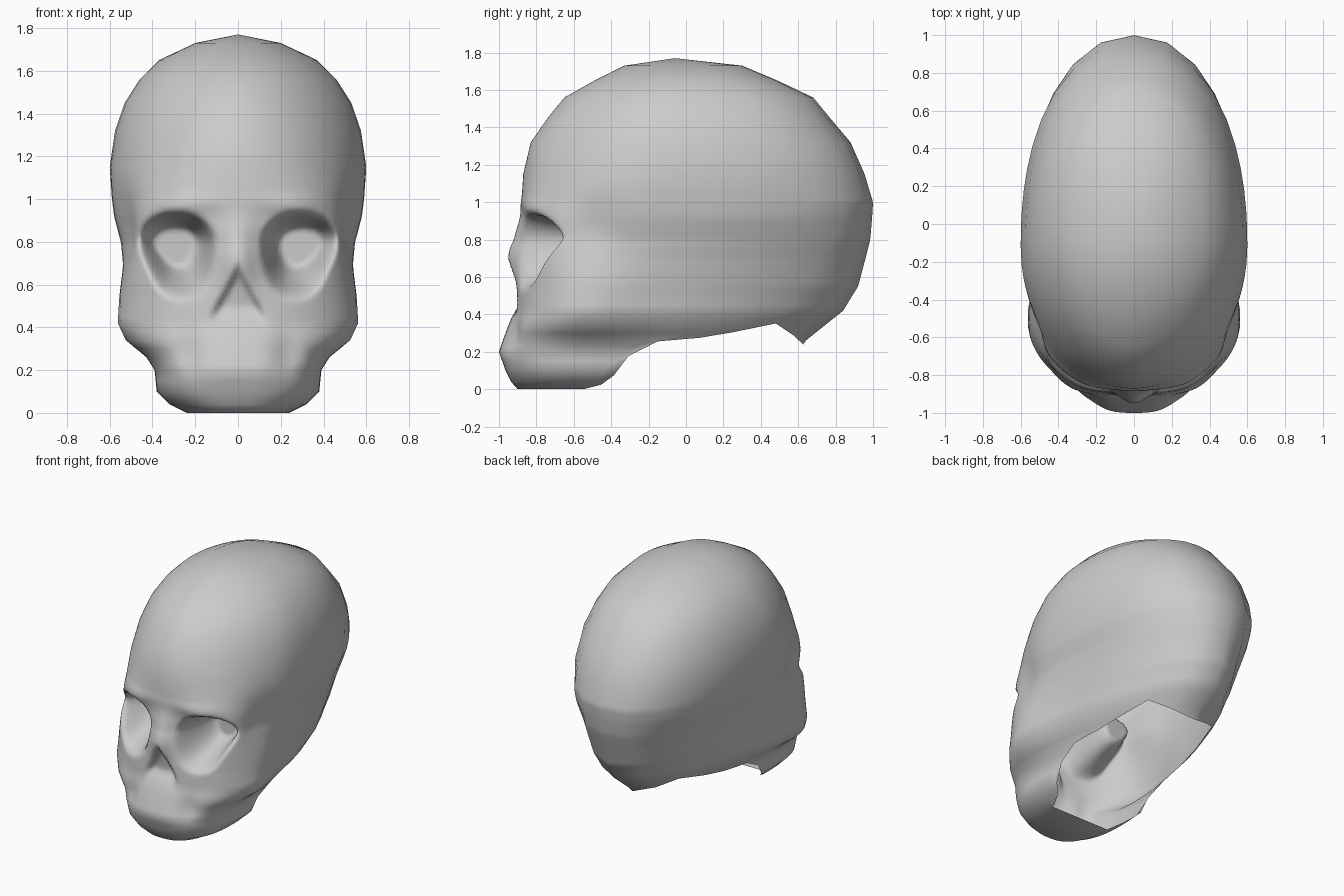
import bpy, bmesh, math

if "Cube" in bpy.data.objects:
    bpy.data.objects.remove(bpy.data.objects["Cube"])

# horizontal sections: z, front y, back y, half width, y of widest point, front squareness
SECTIONS = [
    (0.00, -0.90, 0.50, 0.24, -0.50, 2.6),
    (0.04, -0.935, 0.50, 0.32, -0.50, 2.6),
    (0.10, -0.965, 0.55, 0.38, -0.50, 2.6),
    (0.20, -1.00, 0.60, 0.39, -0.50, 2.6),
    (0.26, -0.98, 0.64, 0.43, -0.44, 2.6),
    (0.34, -0.95, 0.74, 0.53, -0.45, 2.35),
    (0.42, -0.915, 0.84, 0.57, -0.45, 2.25),
    (0.55, -0.90, 0.92, 0.565, -0.38, 2.45),
    (0.70, -0.87, 0.96, 0.55, -0.28, 3.0),
    (0.80, -0.845, 0.985, 0.55, -0.20, 3.3),
    (0.92, -0.86, 0.995, 0.58, -0.15, 2.8),
    (1.00, -0.875, 1.00, 0.59, -0.15, 2.35),
    (1.15, -0.87, 0.955, 0.60, -0.12, 2.0),
    (1.32, -0.83, 0.88, 0.575, -0.10, 1.85),
    (1.45, -0.74, 0.77, 0.53, -0.08, 1.85),
    (1.56, -0.65, 0.68, 0.46, -0.05, 1.85),
    (1.65, -0.49, 0.49, 0.37, -0.04, 1.9),
    (1.73, -0.33, 0.30, 0.20, -0.04, 2.0),
]
# height of the open lower rim along y
RIM = [(-1, 0), (-.55, 0), (-.43, .03), (-.35, .11), (-.3, .19), (-.22, .25),
       (.13, .28), (.52, .36), (.61, .24), (1.2, .24)]


def interp(table, v):
    if v <= table[0][0]:
        return table[0][1:]
    for a, b in zip(table, table[1:]):
        if v <= b[0]:
            t = (v - a[0]) / (b[0] - a[0])
            return [p + (q - p) * t for p, q in zip(a[1:], b[1:])]
    return table[-1][1:]


def gauss(t):
    return math.exp(-t * t)


def smooth(t):
    t = max(0.0, min(1.0, t))
    return t * t * (3 - 2 * t)


def section_point(ang, z):
    yf, yb, w, ym, n = interp(SECTIONS, z)
    s, c = math.sin(ang), math.cos(ang)
    length = ym - yf
    if c < 0:
        # the back gets more pointed towards the base
        length, n = yb - ym, 1.75 + 0.45 * smooth((z - 0.3) / 0.8)
    r = ((abs(s) / w) ** n + (abs(c) / length) ** n) ** (-1 / n)
    return r * s, ym - r * c


def skull_point(ang, z_row):
    # clamp to the lower rim
    z = z_row
    for _ in range(25):
        x, y = section_point(ang, z)
        z = 0.5 * (z + max(z_row, interp(RIM, y)[0]))
    x, y = section_point(ang, z)
    # hollow temples, narrower base behind the cheeks
    x *= 1 - 0.08 * gauss((y + 0.52) / 0.17) * gauss((z - 0.88) / 0.17)
    x *= 1 - 0.08 * smooth((y + 0.6) / 0.5) * smooth((0.85 - z) / 0.4) * smooth((z - 0.2) / 0.15)
    if y < -0.4:
        # nasal bridge and brow
        y -= 0.085 * gauss((z - 0.74) / 0.17) * gauss(x / 0.10)
        y -= 0.02 * gauss((z - 0.98) / 0.05) * gauss((x - 0.27) / 0.15)
        # hollow under the cheek bones
        y += 0.03 * gauss((z - 0.28) / 0.09) * gauss((x - 0.23) / 0.07) * smooth((-0.65 - y) / 0.15)
        # eye sockets
        up = smooth((z - 0.62) / 0.22)
        zr = 0.18 if z > 0.76 else 0.23
        cx, xr = 0.27 + 0.025 * up, 0.16 + 0.03 * up
        rho = ((abs(x - cx) / xr) ** 2.3 + (abs(z - 0.76) / zr) ** 2.3) ** (1 / 2.3)
        f = smooth((1.05 - rho) / (0.85 - 0.35 * up))
        y += (max(-0.53, y) - y) * f
        # nose opening
        edge = 0.13 * (0.69 - z) / 0.24
        y += 0.05 * smooth((edge - x + 0.015) / 0.05) * smooth((z - 0.40) / 0.10)
    return x, y, z


# row heights and column angles, denser over the face
rows = [0, .04, .1, .15, .2, .23, .26, .3, .34, .38, .42]
rows += [0.45 + 0.02 * i for i in range(31)]
rows += [1.15, 1.32, 1.45, 1.56, 1.65, 1.73]
angles = [1.5 * i for i in range(51)] + [81 + 9 * i for i in range(12)]
angles = [math.radians(a) for a in angles]

bm = bmesh.new()
grid = []
for z in rows:
    ring = []
    for i, a in enumerate(angles):
        x, y, zz = skull_point(a, z)
        if i in (0, len(angles) - 1):
            x = 0
        ring.append(bm.verts.new((x, y, zz)))
    grid.append(ring)
for lo, hi in zip(grid, grid[1:]):
    for i in range(len(angles) - 1):
        bm.faces.new((lo[i], lo[i + 1], hi[i + 1], hi[i]))
# crown
top = bm.verts.new((0, -0.06, 1.77))
for a, b in zip(grid[-1], grid[-1][1:]):
    bm.faces.new((a, b, top))
# floor under the upper jaw
floor = [v for v in grid[0] if v.co.y < -0.56]
floor.append(bm.verts.new((0, floor[-1].co.y, 0)))
bm.faces.new(floor)
bmesh.ops.remove_doubles(bm, verts=bm.verts, dist=0.0015)
bmesh.ops.recalc_face_normals(bm, faces=bm.faces)

mesh = bpy.data.meshes.new("skull")
bm.to_mesh(mesh)
bm.free()
skull = bpy.data.objects.new("skull", mesh)
bpy.context.collection.objects.link(skull)
mirror = skull.modifiers.new("mirror", 'MIRROR')
mirror.use_clip = True
bpy.context.view_layer.objects.active = skull
skull.select_set(True)
bpy.ops.object.modifier_apply(modifier="mirror")
bpy.ops.object.shade_smooth_by_angle(angle=math.radians(80))
